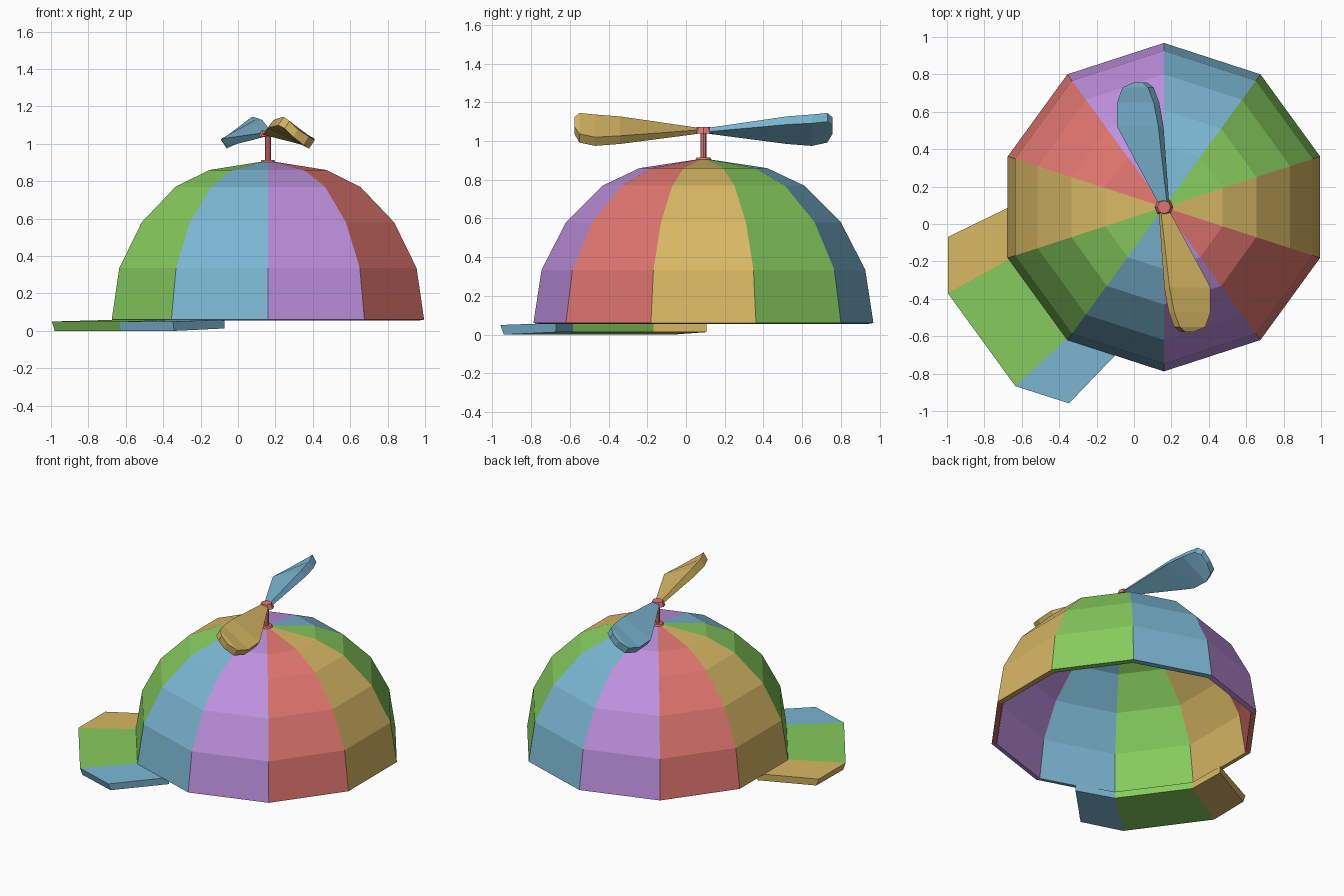
import bpy, bmesh, math
from mathutils import Vector

if "Cube" in bpy.data.objects:
    bpy.data.objects.remove(bpy.data.objects["Cube"])

CX, CY = 0.16, 0.09


def material(name, rgb):
    m = bpy.data.materials.new(name)
    m.diffuse_color = (*rgb, 1)
    m.use_nodes = True
    m.node_tree.nodes["Principled BSDF"].inputs["Base Color"].default_value = m.diffuse_color
    return m


GOLD = material("gold", (0.69, 0.48, 0.13))
GREEN = material("green", (0.24, 0.60, 0.11))
BLUE = material("blue", (0.20, 0.47, 0.65))
PURPLE = material("purple", (0.52, 0.28, 0.74))
RED = material("red", (0.75, 0.18, 0.16))


def mesh_object(name, verts, faces, mats, indices, recalc=True):
    me = bpy.data.meshes.new(name)
    me.from_pydata(verts, [], faces)
    for m in mats:
        me.materials.append(m)
    for p, i in zip(me.polygons, indices):
        p.material_index = i
    if recalc:
        bm = bmesh.new()
        bm.from_mesh(me)
        bmesh.ops.recalc_face_normals(bm, faces=bm.faces)
        bm.to_mesh(me)
        bm.free()
    ob = bpy.data.objects.new(name, me)
    bpy.context.collection.objects.link(ob)
    return ob


def loft(name, sections, mats):
    """Closed solid through four-point sections, one material per span."""
    verts = [p for s in sections for p in s]
    faces, idx = [(0, 1, 2, 3)], [0]
    for k in range(len(sections) - 1):
        for j in range(4):
            a, b = k * 4 + j, k * 4 + (j + 1) % 4
            faces.append((a, b, b + 4, a + 4))
            idx.append(min(k, len(mats) - 1))
    n = len(verts)
    faces.append((n - 4, n - 3, n - 2, n - 1))
    idx.append(len(mats) - 1)
    return mesh_object(name, verts, faces, mats, idx)


def disc(name, r1, r2, z0, z1, sides):
    bpy.ops.mesh.primitive_cone_add(vertices=sides, radius1=r1, radius2=r2,
                                    depth=z1 - z0, location=(CX, CY, (z0 + z1) / 2))
    ob = bpy.context.object
    ob.name = name
    ob.data.materials.append(RED)
    return ob


# Ten-panel dome with a thin shell
profile = [(0.878, 0.06), (0.836, 0.335), (0.71, 0.58), (0.52, 0.77), (0.33, 0.86)]
verts, faces, idx = [], [], []
for r, z in profile:
    for j in range(10):
        a = math.radians(-18 + 36 * j)
        verts.append((CX + r * math.cos(a), CY + r * math.sin(a), z))
verts.append((CX, CY, 0.91))
for k in range(len(profile)):
    for j in range(10):
        a, b = k * 10 + j, k * 10 + (j + 1) % 10
        faces.append((a, b, b + 10, a + 10) if k < 4 else (a, b, 50))
        idx.append(j % 5)
dome = mesh_object("dome", verts, faces, [GOLD, GREEN, BLUE, PURPLE, RED], idx, False)
shell = dome.modifiers.new("shell", "SOLIDIFY")
shell.thickness = 0.035
shell.offset = -1

# Brim in three coloured panels, sloping down outwards
U, V = Vector((-0.809, -0.588, 0)), Vector((0.588, -0.809, 0))


def brim_point(u, v, z):
    return Vector((CX, CY, z)) + U * u + V * v


sections = []
for ui, vi, uo, vo in [(0.635, -0.48, 1.027, -0.55), (0.79, -0.257, 1.205, -0.307),
                       (0.79, 0.257, 1.205, 0.307), (0.635, 0.48, 1.027, 0.55)]:
    sections.append([brim_point(ui, vi, 0.06), brim_point(uo, vo, 0.05),
                     brim_point(uo - 0.015, vo * 0.98, 0.0), brim_point(ui, vi, 0.013)])
loft("brim", sections, [GOLD, GREEN, BLUE])

# Stem, base washer and hub
disc("stem_base", 0.045, 0.035, 0.895, 0.915, 10)
disc("stem", 0.016, 0.016, 0.9, 1.05, 8)
disc("propeller_hub", 0.05, 0.035, 1.04, 1.072, 8)

# Two twisted blades: y, low edge x/z, high edge x/z, thickness offset x/z
stations = [(0.03, -0.035, 0.0, 0.015, 0.012, 0.012, -0.02),
            (0.43, -0.25, -0.03, -0.03, 0.07, 0.028, -0.042),
            (0.56, -0.25, -0.037, -0.055, 0.08, 0.03, -0.045),
            (0.64, -0.222, -0.02, -0.085, 0.088, 0.03, -0.045),
            (0.667, -0.16, 0.02, -0.115, 0.065, 0.025, -0.04)]
for name, s, mat in [("back_blade", 1, BLUE), ("front_blade", -1, GOLD)]:
    secs = []
    for y, xl, zl, xh, zh, tx, tz in stations:
        secs.append([(CX + s * x, CY + s * y, 1.057 + z) for x, z in
                     [(xl, zl), (xh, zh), (xh + tx, zh + tz), (xl + tx, zl + tz)]])
    loft(name, secs, [mat])
